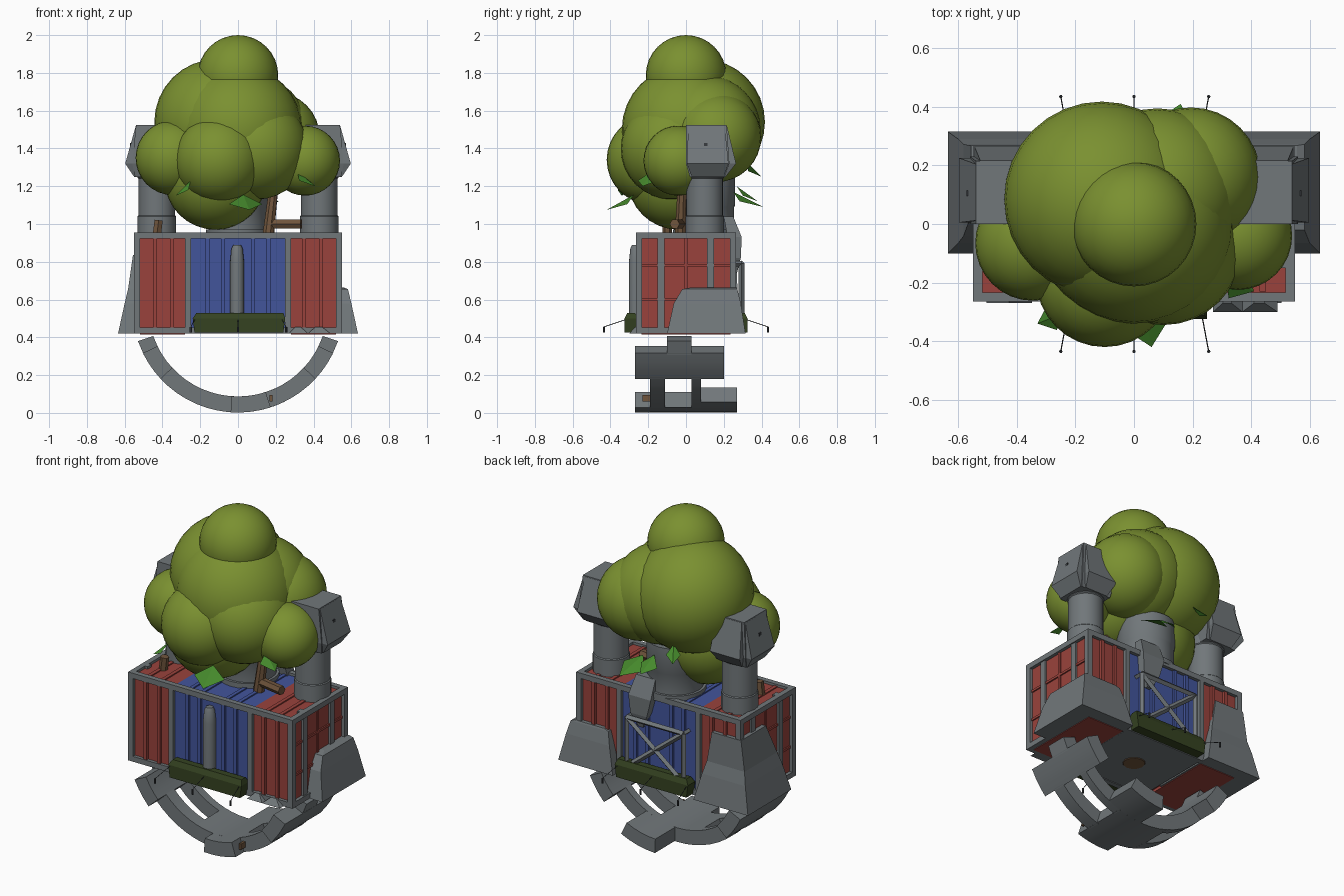
import bpy, math
from mathutils import Vector

if "Cube" in bpy.data.objects:
    bpy.data.objects.remove(bpy.data.objects["Cube"])


def material(name, *rgb):
    m = bpy.data.materials.new(name)
    m.use_nodes = True
    m.diffuse_color = (*rgb, 1)
    m.node_tree.nodes["Principled BSDF"].inputs["Base Color"].default_value = (*rgb, 1)
    return m


GREY = material("steel grey", .165, .185, .195)
RED = material("container red", .32, .055, .045)
BLUE = material("container blue", .055, .09, .33)
FOLIAGE = material("foliage olive", .195, .28, .03)
LEAF = material("leaf green", .06, .25, .025)
MOSS = material("planter moss", .035, .055, .015)
BARK = material("bark brown", .16, .09, .045)
DARK = material("dark metal", .04, .045, .05)


def mesh(name, verts, faces, mat):
    me = bpy.data.meshes.new(name)
    me.from_pydata(verts, [], faces)
    me.materials.append(mat)
    ob = bpy.data.objects.new(name, me)
    bpy.context.collection.objects.link(ob)
    return ob


def smooth(ob):
    bpy.ops.object.select_all(action='DESELECT')
    ob.select_set(True)
    bpy.context.view_layer.objects.active = ob
    bpy.ops.object.shade_smooth_by_angle(angle=math.radians(40))
    return ob


def loft(name, rings, mat):
    """Closed skin through rings of equal point count."""
    n = len(rings[0])
    faces = [tuple(range(n))[::-1], tuple(range(n * len(rings) - n, n * len(rings)))]
    for r in range(len(rings) - 1):
        for i in range(n):
            a, b = r * n + i, r * n + (i + 1) % n
            faces.append((a, b, b + n, a + n))
    return mesh(name, [p for ring in rings for p in ring], faces, mat)


def rect(x0, x1, y0, y1, z):
    x0, x1 = sorted((x0, x1))
    return [(x0, y0, z), (x1, y0, z), (x1, y1, z), (x0, y1, z)]


def box(name, x0, x1, y0, y1, z0, z1, mat):
    return loft(name, [rect(x0, x1, y0, y1, z0), rect(x0, x1, y0, y1, z1)], mat)


def lathe(name, x, y, profile, mat, n=24):
    rings = [[(x + r * math.cos(2 * math.pi * i / n), y + r * math.sin(2 * math.pi * i / n), z)
              for i in range(n)] for r, z in profile]
    return smooth(loft(name, rings, mat))


def rod(name, a, b, r, mat, n=6, r2=None):
    a, b = Vector(a), Vector(b)
    q = (b - a).to_track_quat('Z', 'Y')
    ring = [(math.cos(2 * math.pi * i / n), math.sin(2 * math.pi * i / n)) for i in range(n)]
    r2 = r if r2 is None else r2
    return loft(name, [[p + q @ Vector((c * k, s * k, 0)) for c, s in ring]
                       for p, k in ((a, r), (b, r2))], mat)


# Container body: red ends, blue middle, grey floor plate
W, D, B, T = .55, .265, .42, .955
for s in (-1, 1):
    box("red_bay", s * .26, s * .53, -.245, .245, B + .012, T - .015, RED)
    box("red_floor", s * .28, s * .52, -.235, .235, B - .004, B + .012, RED)
    for z in (B, T - .032):
        for y in (-D, D - .032):
            box("long_rail", 0, s * W, y, y + .032, z, z + .032, GREY)
        box("end_rail", s * W, s * (W - .032), -D, D, z, z + .032, GREY)
    for y in (-D, D - .032):
        box("corner_post", s * W, s * (W - .032), y, y + .032, B, T, GREY)
        box("bay_post", s * .25, s * .28, y, y + .032, B, T, GREY)
    # End wall bars and ridges
    for y in (-.15, .11):
        box("end_bar", s * .5, s * .543, y, y + .037, B, T, GREY)
    for z in (.595, .775):
        box("end_ridge", s * .5, s * .538, -.235, .235, z, z + .014, RED)
    box("end_centre_ridge", s * .5, s * .538, -.008, .008, B + .03, T - .03, RED)
box("blue_bay", -.26, .26, -.245, .245, B + .012, T - .015, BLUE)
box("floor_plate", -.265, .265, -.24, .24, B + .004, B + .02, GREY)
lathe("floor_root", 0, 0, [(.06, B), (.075, B + .02)], BARK, 12)

# Corrugation ridges on walls and roof
for x, mat in ((.44, RED), (.35, RED), (.16, BLUE), (.08, BLUE)):
    for c in (-x, x):
        for y in (-.26, .24):
            box("wall_ridge", c - .011, c + .011, y, y + .02, B + .03, T - .03, mat)
        box("roof_ridge", c - .011, c + .011, -.23, .23, T - .02, T - .008, mat)


# Curved cradle: bands bent round the lengthwise axis
def arc(name, a0, a1, y0, y1):
    rings = []
    steps = max(1, round((a1 - a0) / 6 if a1 > a0 else (a0 - a1) / 6))
    for i in range(steps + 1):
        a = math.radians(a0 + (a1 - a0) * i / steps)
        rings.append([(r * math.sin(a), y, .562 - r * math.cos(a))
                      for r, y in ((.475, y0), (.475, y1), (.56, y1), (.56, y0))])
    smooth(loft(name, rings, GREY))


arc("cradle_base", -18, 18, -.19, .08)
arc("cradle_front_tab", -4, 18, -.27, -.19)
arc("cradle_back_tab", 2, 26, .08, .27)
box("cradle_knot", .168, .182, -.23, -.19, .06, .095, BARK)
for s in (-1, 1):
    for y0, y1 in ((-.19, -.11), (.03, .08)):
        arc("cradle_rib", s * 17, s * 48, y0, y1)
    arc("cradle_cross", s * 47, s * 64, -.27, .2)
    arc("cradle_end", s * 63, s * 71, -.1, .03)

# Flared corner skirts, the -x one running higher up the wall
for s, peak in ((1, 0), (-1, .17)):
    loft("corner_skirt", [rect(s * .27, s * .635, -.1, .315, B),
                          rect(s * .31, s * .6, -.065, .29, .58),
                          rect(s * .33, s * .582, -.02 - peak / 8, .272, .655),
                          rect(s * .36, s * .556, .03, .268, .665 + peak)], GREY)

# Chimney towers with hooded heads and a flap on each outer side
for s in (-1, 1):
    lathe("tower", s * .43, .1, [(.102, .94), (.102, 1.04), (.097, 1.045),
                                 (.097, 1.24), (.102, 1.245), (.102, 1.3)], GREY, 20)
    loft("tower_head", [rect(s * .345, s * .545, .02, .205, 1.25),
                        rect(s * .335, s * .56, 0, .23, 1.32),
                        rect(s * .345, s * .54, 0, .215, 1.525)], GREY)
    loft("outer_flap", [rect(s * .5, s * .55, .03, .2, 1.25),
                        rect(s * .5, s * .597, .005, .225, 1.32),
                        rect(s * .5, s * .541, .012, .205, 1.52)], GREY)
    loft("back_flap", [rect(s * .37, s * .52, .15, .21, 1.25),
                       rect(s * .345, s * .545, .15, .265, 1.32),
                       rect(s * .36, s * .525, .15, .217, 1.52)], GREY)
    box("head_slot", s * .565, s * .571, .095, .115, 1.4, 1.43, DARK)

# Central drum and hopper at the back
lathe("drum", 0, .1, [(.17, .94), (.17, .97), (.155, .97), (.155, 1.09), (.16, 1.1), (.16, 1.25)], GREY)
loft("hopper", [rect(.1, .13, .25, .27, .74), rect(.06, .17, .25, .29, .82),
                rect(.03, .18, .22, .295, .93), rect(.03, .16, .2, .25, 1.04)], GREY)

# Front pipe
lathe("front_pipe", -.005, -.265, [(.037, .47), (.037, .8), (.03, .87), (.02, .89)], GREY, 16)

# Lattice frame at the back with stays to the wall
X, Z0, Z1, Y = .19, .49, .79, .295
for a, b in (((-X, Z0), (-X, Z1)), ((X, Z0), (X, Z1)), ((-X, Z1), (X, Z1)), ((-X, Z0), (X, Z0)),
             ((-X, Z0), (X, Z1)), ((X, Z0), (-X, Z1))):
    rod("lattice_bar", (a[0], Y, a[1]), (b[0], Y, b[1]), .016, GREY, 4)
for x in (-X, X):
    rod("lattice_stay", (x, Y, Z1), (x, .24, Z1), .014, GREY, 4)

# Mossy planters with thin drooping feelers
for s in (-1, 1):
    y0, y1 = sorted((s * .255, s * .325))
    loft("planter", [rect(-.23, .24, y0, y1, .425), rect(-.24, .25, y0, y1, .5),
                     rect(-.22, .24, y0 + .015, y1 - .015, .53)], MOSS)
    for x in (-.25, 0, .255):
        tip = Vector((x, s * .435, .455))
        rod("feeler", (x * .9, s * .3, .5), tip, .002, DARK, 4)
        rod("feeler_bud", tip, tip - Vector((0, 0, .03)), .006, DARK, 6)

# Rubble by the front foot
for x, w in ((.32, .05), (.43, .06)):
    loft("rubble", [rect(x - w, x + w, -.3, -.24, B), rect(x - w / 3, x + w / 4, -.27, -.24, .455)], GREY)

# Tree: trunk, branch, stump and ball canopy
rod("trunk", (.16, -.03, .94), (.19, -.02, 1.2), .032, BARK, 8, .025)
rod("branch", (.18, -.03, 1.0), (.335, -.06, 1.0), .027, BARK, 6)
rod("stump", (-.43, -.1, .94), (-.42, -.1, 1.02), .025, BARK, 6)
for x, y, z, r in ((0, 0, 1.787, .213), (-.11, .085, 1.54, .333), (0, 0, 1.5, .34),
                   (.195, .16, 1.46, .238), (.08, .11, 1.5, .285), (-.1, -.185, 1.34, .235),
                   (-.345, -.065, 1.35, .197), (.355, -.04, 1.335, .185),
                   (-.12, -.04, 1.24, .27), (.1, -.075, 1.4, .27)):
    bpy.ops.mesh.primitive_uv_sphere_add(segments=32, ring_count=16, radius=r, location=(x, y, z))
    ball = bpy.context.object
    ball.name = "canopy_ball"
    ball.data.materials.append(FOLIAGE)
    smooth(ball)

# Loose leaves: thin folded blades under the canopy
for x, y, z, dx, dy, size in ((.04, -.33, 1.125, .02, -.09, .09), (.35, -.2, 1.25, .06, -.03, .06),
                              (-.28, -.32, 1.2, -.05, -.02, .045), (.13, .31, 1.14, .03, .1, .09),
                              (.03, .31, 1.17, .01, .07, .06), (-.16, .35, 1.3, -.03, .05, .04)):
    d = Vector((dx, dy, -.05))
    side = d.cross(Vector((0, 0, 1))).normalized() * size
    c = Vector((x, y, z))
    low = Vector((0, 0, -.02))
    mesh("leaf", [c - d * .6, c + side + low, c + d, c - side + low],
         [(0, 1, 2), (0, 2, 3)], LEAF)
